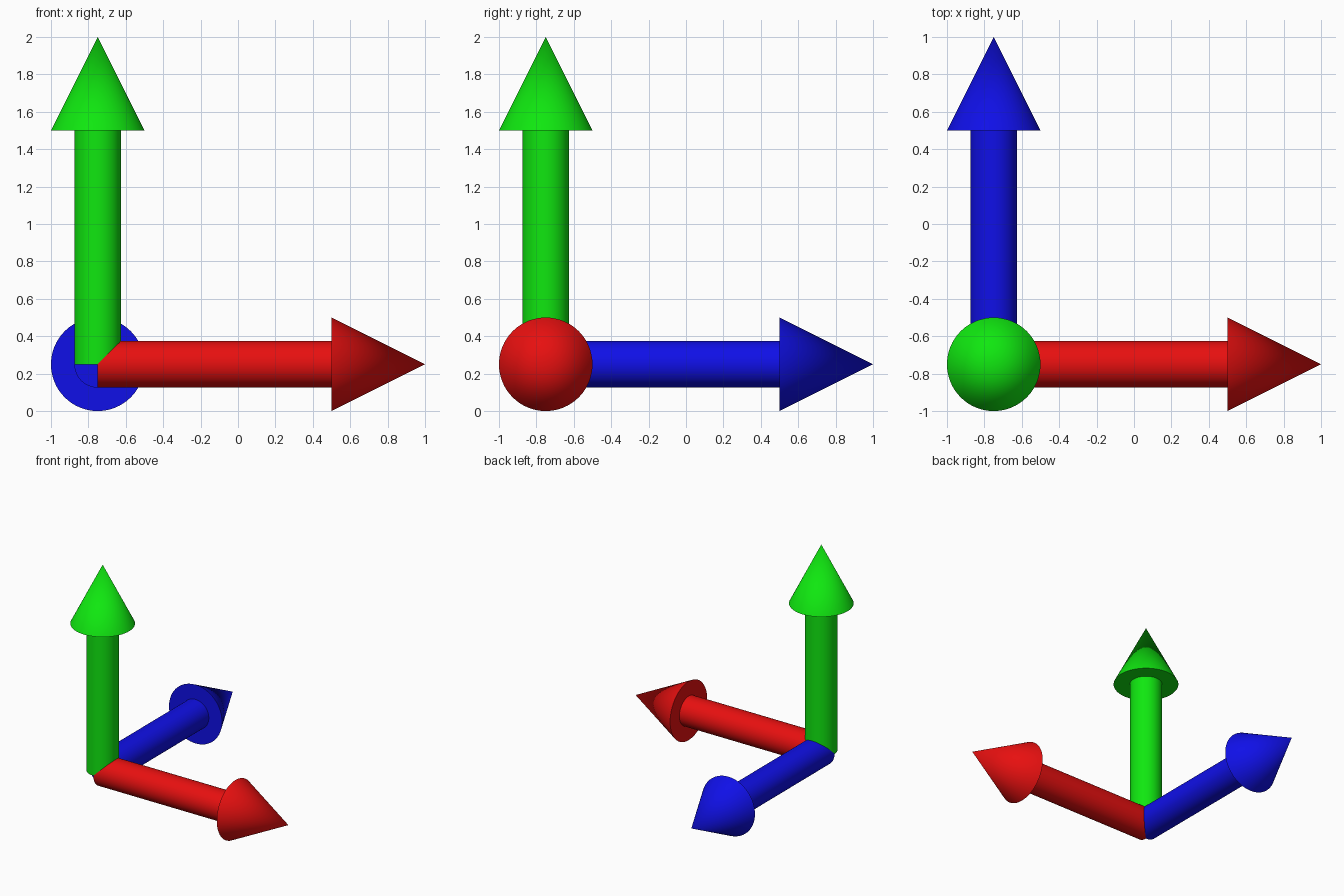
import bpy
import math
from mathutils import Vector

if "Cube" in bpy.data.objects:
    bpy.data.objects.remove(bpy.data.objects["Cube"])

ORIGIN = Vector((-0.75, -0.75, 0.25))
SHAFT_LEN, SHAFT_R = 1.25, 0.125
HEAD_LEN, HEAD_R = 0.5, 0.25
SIDES = 64


def material(name, rgb):
    mat = bpy.data.materials.new(name)
    mat.diffuse_color = (*rgb, 1.0)
    mat.use_nodes = True
    mat.node_tree.nodes["Principled BSDF"].inputs["Base Color"].default_value = mat.diffuse_color
    return mat


def finish(name, mat):
    obj = bpy.context.object
    obj.name = name
    obj.data.materials.append(mat)
    bpy.ops.object.shade_smooth_by_angle(angle=math.radians(40))


def arrow(axis_name, direction, mat):
    d = Vector(direction)
    rot = d.to_track_quat('Z', 'Y').to_euler()
    # shaft starting at the shared corner
    bpy.ops.mesh.primitive_cylinder_add(
        vertices=SIDES, radius=SHAFT_R, depth=SHAFT_LEN,
        location=ORIGIN + d * SHAFT_LEN / 2, rotation=rot)
    finish(axis_name + "_shaft", mat)
    # pointed head
    bpy.ops.mesh.primitive_cone_add(
        vertices=SIDES, radius1=HEAD_R, radius2=0, depth=HEAD_LEN,
        location=ORIGIN + d * (SHAFT_LEN + HEAD_LEN / 2), rotation=rot)
    finish(axis_name + "_head", mat)


arrow("right_arrow", (1, 0, 0), material("red", (0.8, 0.005, 0.005)))
arrow("back_arrow", (0, 1, 0), material("blue", (0.005, 0.005, 0.8)))
arrow("up_arrow", (0, 0, 1), material("green", (0.005, 0.8, 0.005)))
